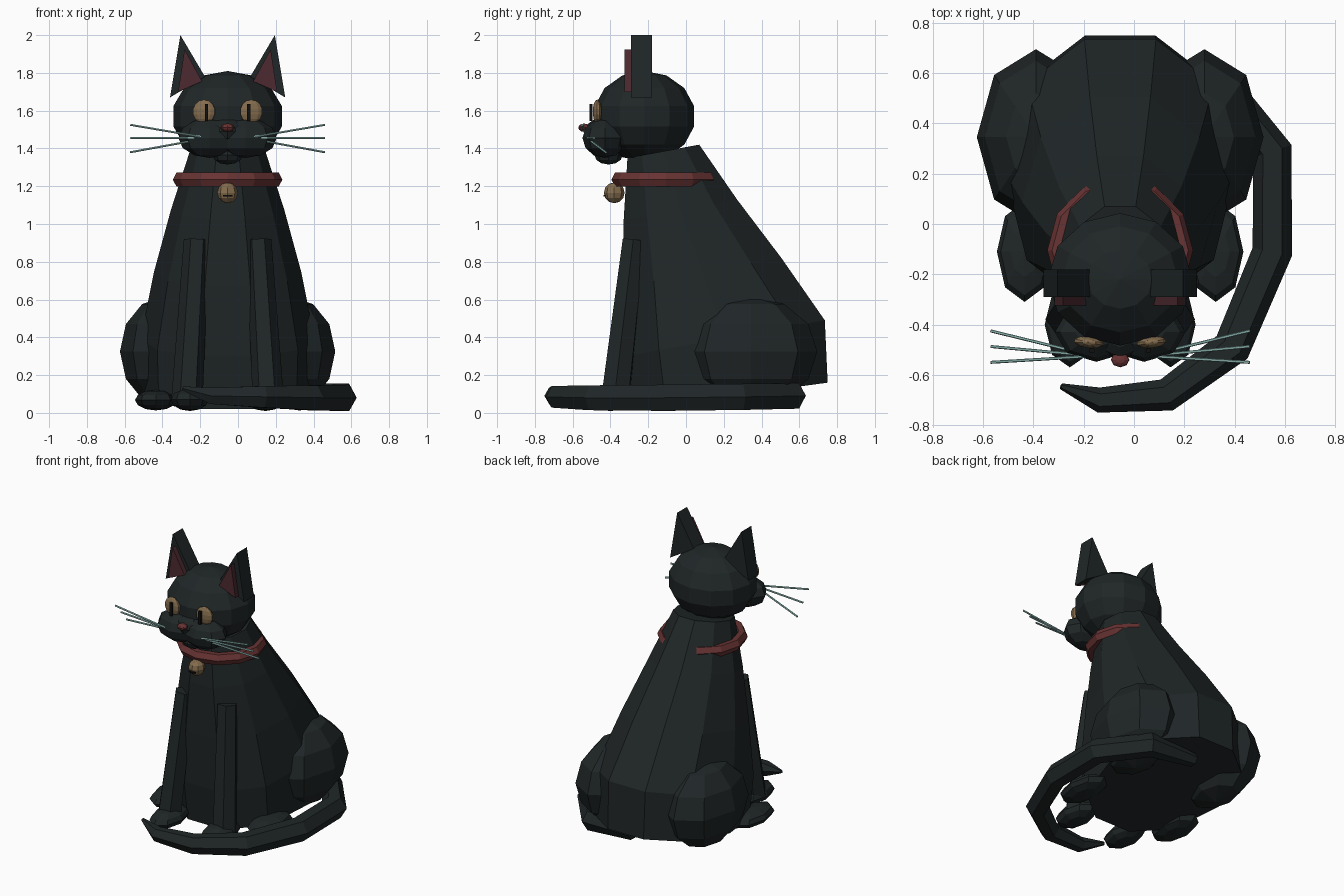
import bpy, bmesh, math
from mathutils import Vector, Matrix

if "Cube" in bpy.data.objects:
    bpy.data.objects.remove(bpy.data.objects["Cube"])

CX = -0.055  # mirror plane of the cat; the tail reaches out to one side


def material(name, r, g, b):
    m = bpy.data.materials.new(name)
    m.diffuse_color = (r, g, b, 1)
    m.use_nodes = True
    m.node_tree.nodes["Principled BSDF"].inputs["Base Color"].default_value = m.diffuse_color
    return m


FUR = material("fur", 0.014, 0.019, 0.02)
RED = material("red", 0.14, 0.033, 0.033)
PINK = material("inner_ear_pink", 0.075, 0.023, 0.03)
GOLD = material("gold", 0.23, 0.15, 0.075)
DARK = material("dark", 0.005, 0.005, 0.005)
TEAL = material("whisker_teal", 0.35, 0.62, 0.58)


def finish(name, bm, mat):
    bmesh.ops.recalc_face_normals(bm, faces=bm.faces)
    me = bpy.data.meshes.new(name)
    bm.to_mesh(me)
    bm.free()
    me.materials.append(mat)
    ob = bpy.data.objects.new(name, me)
    bpy.context.collection.objects.link(ob)
    return ob


def ball(name, pos, size, mat, seg=8, rings=6, turn=0):
    bm = bmesh.new()
    bmesh.ops.create_uvsphere(bm, u_segments=seg, v_segments=rings, radius=1)
    mtx = Matrix.Translation(pos) @ Matrix.Rotation(turn, 4, 'Z') @ Matrix.Diagonal((*size, 1))
    bm.transform(mtx)
    return finish(name, bm, mat)


def box(name, pos, size, mat):
    bm = bmesh.new()
    bmesh.ops.create_cube(bm, size=1)
    bm.transform(Matrix.Translation(pos) @ Matrix.Diagonal((*size, 1)))
    return finish(name, bm, mat)


def loft(name, rings, mat, closed=False):
    bm = bmesh.new()
    loops = [[bm.verts.new(p) for p in ring] for ring in rings]
    n = len(loops[0])
    pairs = list(zip(loops, loops[1:]))
    if closed:
        pairs.append((loops[-1], loops[0]))
    for a, b in pairs:
        for i in range(n):
            j = (i + 1) % n
            bm.faces.new((a[i], a[j], b[j], b[i]))
    if not closed:
        bm.faces.new(loops[0])
        bm.faces.new(loops[-1])
    return finish(name, bm, mat)


def tube(name, points, radii, mat, n=6):
    pts = [Vector(p) for p in points]
    rings = []
    for i, p in enumerate(pts):
        d = pts[min(i + 1, len(pts) - 1)] - pts[max(i - 1, 0)]
        q = d.to_track_quat('Z', 'Y' if abs(d.normalized().z) < 0.9 else 'X')
        rings.append([p + q @ Vector((radii[i] * math.cos(2 * math.pi * k / n),
                                      radii[i] * math.sin(2 * math.pi * k / n), 0))
                      for k in range(n)])
    return loft(name, rings, mat)


def prism(name, outline, y0, y1, mat):
    return loft(name, [[(x, y, z) for x, z in outline] for y in (y0, y1)], mat)


# Body: ten-sided rings given as back (y, z), front (y, z), half width, corner power
sections = [((0.75, 0.16), (-0.28, 0.02), 0.45, 0.85),
            ((0.735, 0.49), (-0.32, 0.30), 0.46, 0.85),
            ((0.505, 0.82), (-0.33, 0.67), 0.39, 1.0),
            ((0.27, 1.13), (-0.33, 1.02), 0.30, 1.1),
            ((0.07, 1.42), (-0.31, 1.35), 0.20, 1.1)]
rings = []
for back, front, hw, power in sections:
    ring = []
    for k in range(10):
        a = math.radians(18 + 36 * k)
        c = math.cos(a) / math.cos(math.radians(18))
        t = 0.5 + 0.5 * math.copysign(abs(c) ** power, c)
        ring.append((CX + hw * math.sin(a),
                     front[0] + (back[0] - front[0]) * t,
                     front[1] + (back[1] - front[1]) * t))
    rings.append(ring)
loft("body", rings, FUR)

# Head, muzzle bridge, chin and nose
ball("head", (CX, -0.22, 1.57), (0.295, 0.27, 0.24), FUR, 12, 7)
ball("muzzle_bridge", (CX, -0.44, 1.49), (0.10, 0.10, 0.07), FUR)
ball("chin", (CX, -0.41, 1.365), (0.08, 0.075, 0.05), FUR)
ball("nose", (CX, -0.54, 1.51), (0.037, 0.03, 0.022), RED)

# Collar and bell
rings = []
for k in range(12):
    a = 2 * math.pi * k / 12
    ring = []
    for j in range(6):
        b = 2 * math.pi * j / 6
        r = 0.252 + 0.038 * math.cos(b)
        ring.append((CX + r * math.cos(a), -0.105 + r * math.sin(a), 1.235 + 0.042 * math.sin(b)))
    rings.append(ring)
loft("collar", rings, RED, closed=True)
ball("bell", (CX, -0.38, 1.165), (0.055, 0.055, 0.055), GOLD)
box("bell_slot", (CX, -0.432, 1.15), (0.05, 0.012, 0.008), DARK)

# Paired parts
for s, side in ((-1, "left"), (1, "right")):
    def X(h):
        return CX + s * h

    ball("thigh_" + side, (X(0.335), 0.345, 0.325), (0.235, 0.35, 0.29), FUR)
    ball("hind_foot_" + side, (X(0.38), -0.11, 0.068), (0.11, 0.20, 0.055), FUR)
    ball("front_foot_" + side, (X(0.20), -0.40, 0.07), (0.10, 0.17, 0.06), FUR)
    tube("front_leg_" + side, [(X(0.165), -0.275, 0.915), (X(0.215), -0.375, 0.07)],
         (0.067, 0.083), FUR)

    # Face
    ball("muzzle_" + side, (X(0.095), -0.43, 1.455), (0.165, 0.118, 0.105), FUR)
    ball("eye_" + side, (X(0.125), -0.47, 1.595), (0.062, 0.024, 0.064), GOLD, 10, 7, s * 0.1)
    box("pupil_" + side, (X(0.112), -0.503, 1.59), (0.018, 0.016, 0.09), DARK)

    # Ears
    prism("ear_" + side, [(X(0.305), 1.67), (X(0.12), 1.78), (X(0.25), 2.0)],
          -0.29, -0.18, FUR)
    prism("inner_ear_" + side, [(X(0.262), 1.70), (X(0.135), 1.755), (X(0.228), 1.925)],
          -0.325, -0.285, PINK)

    # Whiskers
    for i, (y, z) in enumerate(((-0.55, 1.525), (-0.487, 1.455), (-0.425, 1.38))):
        tube(f"whisker_{side}_{i + 1}", [(X(0.105), -0.525, 1.455), (X(0.515), y, z)],
             (0.006, 0.006), TEAL, 6)

# Tail: starts under the rump and curls round to the front
tube("tail",
     [(0.0, 0.59, 0.09), (0.33, 0.565, 0.09), (0.55, 0.29, 0.085), (0.55, -0.11, 0.08),
      (0.39, -0.49, 0.08), (0.13, -0.68, 0.085), (-0.14, -0.70, 0.09), (-0.29, -0.645, 0.13)],
     (0.045, 0.078, 0.08, 0.08, 0.076, 0.066, 0.05, 0.012), FUR)
